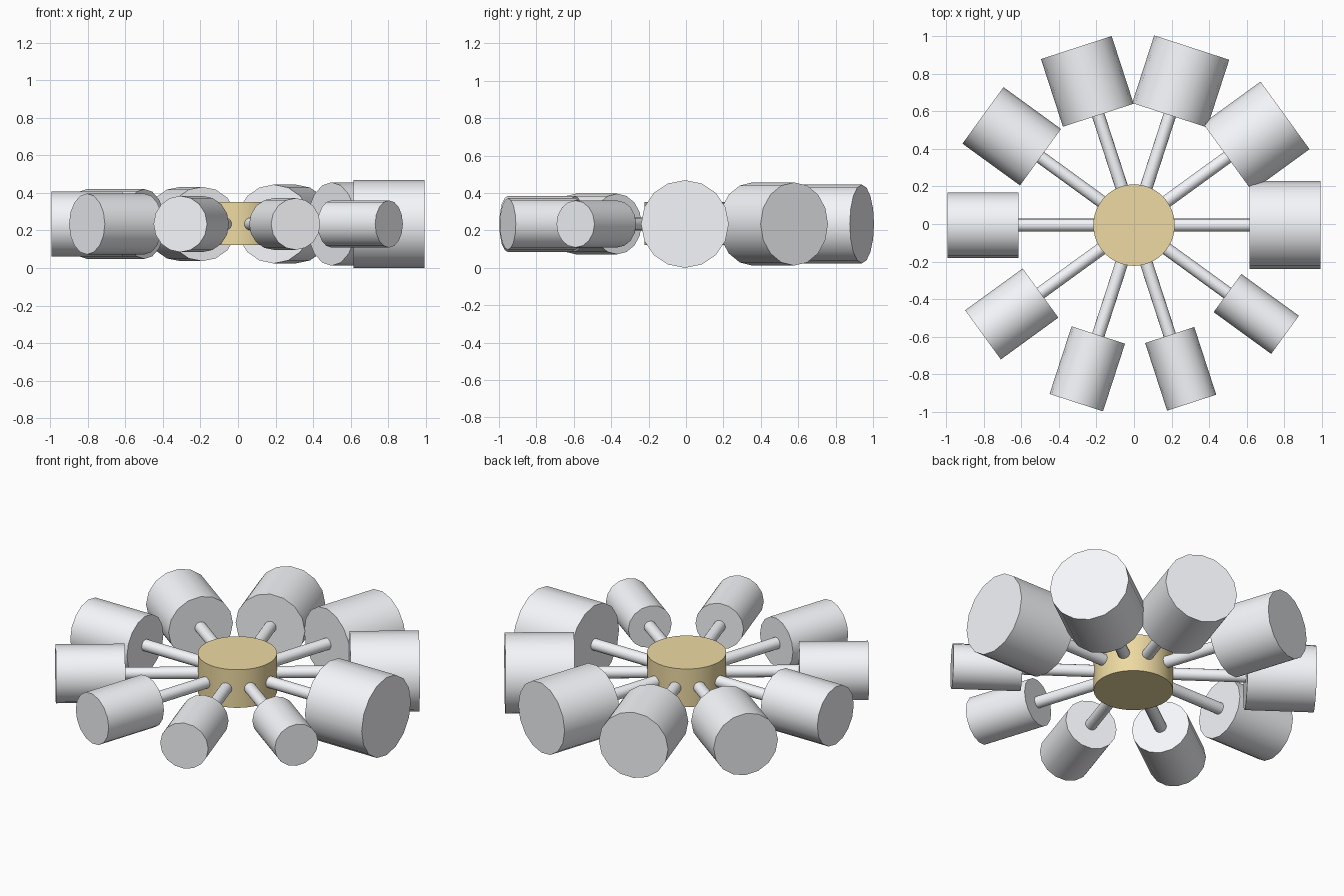
import bpy, math
from mathutils import Vector

if "Cube" in bpy.data.objects:
    bpy.data.objects.remove(bpy.data.objects["Cube"])

CY, CZ = -0.006, 0.2345          # wheel centre
IN, OUT = 0.616, 0.995           # inner and outer radius of the weights


def material(name, colour):
    m = bpy.data.materials.new(name)
    m.diffuse_color = (*colour, 1)
    m.use_nodes = True
    m.node_tree.nodes["Principled BSDF"].inputs["Base Color"].default_value = m.diffuse_color
    return m


TAN = material("tan", (0.85, 0.70, 0.36))
SILVER = material("silver", (0.92, 0.93, 0.96))


def cylinder(name, radius, depth, loc, rot, sides, mat):
    bpy.ops.mesh.primitive_cylinder_add(vertices=sides, radius=radius, depth=depth,
                                        location=loc, rotation=rot)
    ob = bpy.context.object
    ob.name = name
    ob.data.materials.append(mat)
    bpy.ops.object.shade_smooth_by_angle(angle=math.radians(35))
    return ob


# central hub
cylinder("hub", 0.217, 0.23, (0, CY, CZ + 0.002), (0, 0, 0), 48, TAN)

# ten spokes, each with a weight that shrinks going round
for k in range(10):
    a = math.radians(36 * k)
    d = Vector((math.cos(a), math.sin(a), 0))
    c = Vector((0, CY, CZ))
    rot = (0, math.pi / 2, a)
    cylinder(f"spoke_{k}", 0.034, 0.53, c + d * 0.375, rot, 16, SILVER)
    cylinder(f"weight_{k}", 0.2345 - 0.0121 * k, OUT - IN,
             c + d * (IN + OUT) / 2, rot, 16, SILVER)
